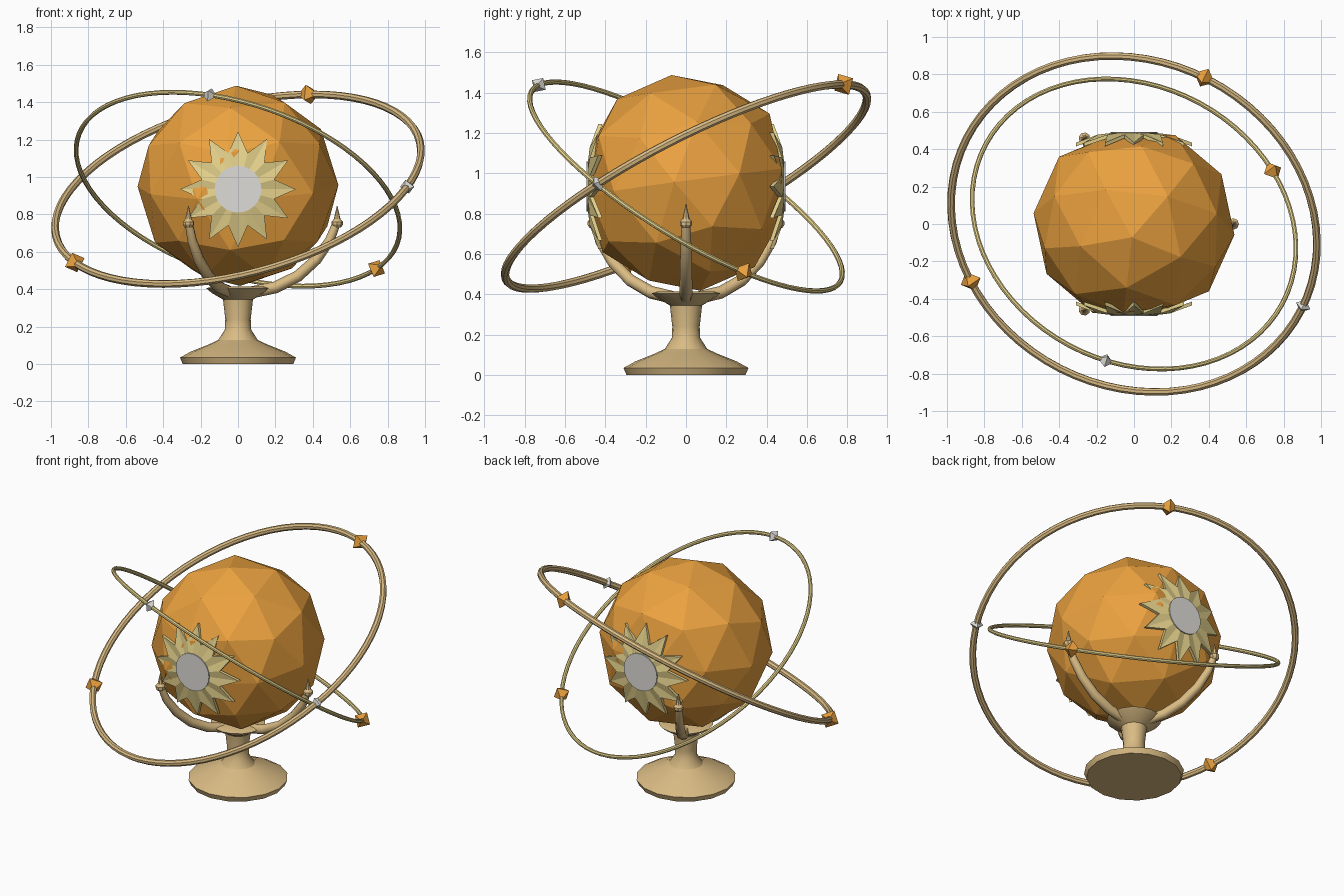
import bpy, bmesh
from math import sin, cos, pi, radians
from mathutils import Vector, Matrix, Euler

if "Cube" in bpy.data.objects:
    bpy.data.objects.remove(bpy.data.objects["Cube"])

C = Vector((0, 0, 0.935))          # shared centre of the orbit rings


def material(name, rgb):
    m = bpy.data.materials.new(name)
    m.diffuse_color = (*rgb, 1)
    m.use_nodes = True
    m.node_tree.nodes["Principled BSDF"].inputs["Base Color"].default_value = m.diffuse_color
    return m


ORANGE = material("amber", (0.83, 0.36, 0.05))
TAN = material("tan_brass", (0.70, 0.50, 0.23))
GOLD = material("pale_gold", (0.78, 0.64, 0.26))
SILVER = material("silver", (0.73, 0.72, 0.68))


def add(name, bm, mat, smooth=None):
    bmesh.ops.recalc_face_normals(bm, faces=bm.faces)
    me = bpy.data.meshes.new(name)
    bm.to_mesh(me)
    bm.free()
    ob = bpy.data.objects.new(name, me)
    bpy.context.collection.objects.link(ob)
    me.materials.append(mat)
    if smooth:
        bpy.ops.object.select_all(action='DESELECT')
        ob.select_set(True)
        bpy.context.view_layer.objects.active = ob
        bpy.ops.object.shade_smooth_by_angle(angle=radians(smooth))
    return ob


def loft(bm, rings):
    """Skin a list of equally long vertex rings and cap both ends."""
    rows = [[bm.verts.new(p) for p in r] for r in rings]
    n = len(rows[0])
    for a, b in zip(rows, rows[1:]):
        for i in range(n):
            j = (i + 1) % n
            bm.faces.new((a[i], a[j], b[j], b[i]))
    bm.faces.new(rows[0])
    bm.faces.new(rows[-1])


def circle(r, n, start=0):
    return [(r * cos(start + 2 * pi * i / n), r * sin(start + 2 * pi * i / n)) for i in range(n)]


# Faceted globe, flattened where the sun medallions sit
bm = bmesh.new()
bmesh.ops.create_icosphere(bm, subdivisions=2, radius=0.54)
bmesh.ops.rotate(bm, verts=bm.verts, matrix=Euler((radians(7.5), radians(2), radians(-24))).to_matrix())
for v in bm.verts:
    v.co.y = max(-0.475, min(0.475, v.co.y))
bmesh.ops.translate(bm, verts=bm.verts, vec=(0, 0, 0.953))
add("globe", bm, ORANGE)

# Sun medallions on front and back: twelve-rayed star and round plate
for side, label in ((-1, "front"), (1, "back")):
    bm = bmesh.new()
    rings = []
    for inset in (0.02, 0):
        pts = []
        for i in range(24):
            r, y = (0.31, 0.435) if i % 2 == 0 else (0.20, 0.478)
            a = 2 * pi * i / 24
            pts.append((r * cos(a), side * (y - inset), C.z + r * sin(a)))
        rings.append(pts)
    rings.append([(x, side * 0.486, C.z + z) for x, z in circle(0.125, 24)])
    loft(bm, rings)
    add(label + "_sun_rays", bm, GOLD)

    bm = bmesh.new()
    loft(bm, [[(x, side * y, C.z + z) for x, z in circle(0.125, 24)] for y in (0.47, 0.493)])
    add(label + "_sun_disc", bm, SILVER)

# Turned pedestal
profile = [(0.295, 0), (0.31, 0.035), (0.25, 0.068), (0.15, 0.108), (0.105, 0.13),
           (0.07, 0.185), (0.068, 0.24), (0.08, 0.345), (0.14, 0.38), (0.17, 0.405), (0.14, 0.415)]
bm = bmesh.new()
loft(bm, [[(x, y, z) for x, y in circle(r, 16)] for r, z in profile])
add("pedestal", bm, TAN, 30)

# Three cradle arms with collars and pointed tips: (radius, height, thickness)
path = [(0.08, 0.385, 0.032), (0.20, 0.41, 0.032), (0.32, 0.47, 0.031), (0.42, 0.56, 0.029),
        (0.49, 0.66, 0.026), (0.525, 0.75, 0.022)]
for k in range(3):
    spin = Matrix.Rotation(2 * pi * k / 3, 3, 'Z')
    bm = bmesh.new()
    rings = []
    for i, (r, z, t) in enumerate(path):
        a, b = path[max(i - 1, 0)], path[min(i + 1, len(path) - 1)]
        d = Vector((b[0] - a[0], 0, b[1] - a[1])).normalized()
        side = Vector((-d.z, 0, d.x))
        rings.append([spin @ (Vector((r, 0, z)) + side * u + Vector((0, v, 0))) for u, v in circle(t, 8)])
    loft(bm, rings)
    add(f"cradle_arm_{k + 1}", bm, TAN, 50)
    bm = bmesh.new()
    loft(bm, [[spin @ Vector((0.53 + u, v, z)) for u, v in circle(t, 8)]
              for t, z in ((0.02, 0.73), (0.031, 0.745), (0.031, 0.76), (0.018, 0.775), (0.002, 0.845))])
    add(f"arm_finial_{k + 1}", bm, TAN)


# Tilted orbit rings with octahedral markers
def orbit(name, normal, major, minor, mat, markers):
    n = Vector(normal).normalized()
    bpy.ops.mesh.primitive_torus_add(major_radius=major, minor_radius=minor, major_segments=72,
                                     minor_segments=8, location=C,
                                     rotation=n.to_track_quat('Z', 'Y').to_euler())
    ob = bpy.context.object
    ob.name = name
    ob.data.materials.append(mat)
    bpy.ops.object.shade_smooth_by_angle(angle=radians(30))
    for i, (pos, size, m) in enumerate(markers):
        p = Vector(pos) - C
        out = (p - n * p.dot(n)).normalized()
        frame = Matrix((out, n.cross(out), n)).transposed()
        bm = bmesh.new()
        bmesh.ops.create_uvsphere(bm, u_segments=4, v_segments=2, radius=size)
        for v in bm.verts:
            v.co = C + out * major + frame @ v.co
        add(f"{name}_marker_{i + 1}", bm, m)


orbit("outer_orbit", (-0.23, -0.449, 0.864), 1.005, 0.021, TAN,
      [((0.38, 0.79, 1.44), 0.06, ORANGE), ((-0.87, -0.30, 0.53), 0.06, ORANGE),
       ((0.90, -0.45, 0.97), 0.042, SILVER)])
orbit("inner_orbit", (0.273, 0.507, 0.817), 0.90, 0.013, GOLD,
      [((0.74, 0.28, 0.50), 0.055, ORANGE), ((-0.15, -0.73, 1.45), 0.042, SILVER)])
